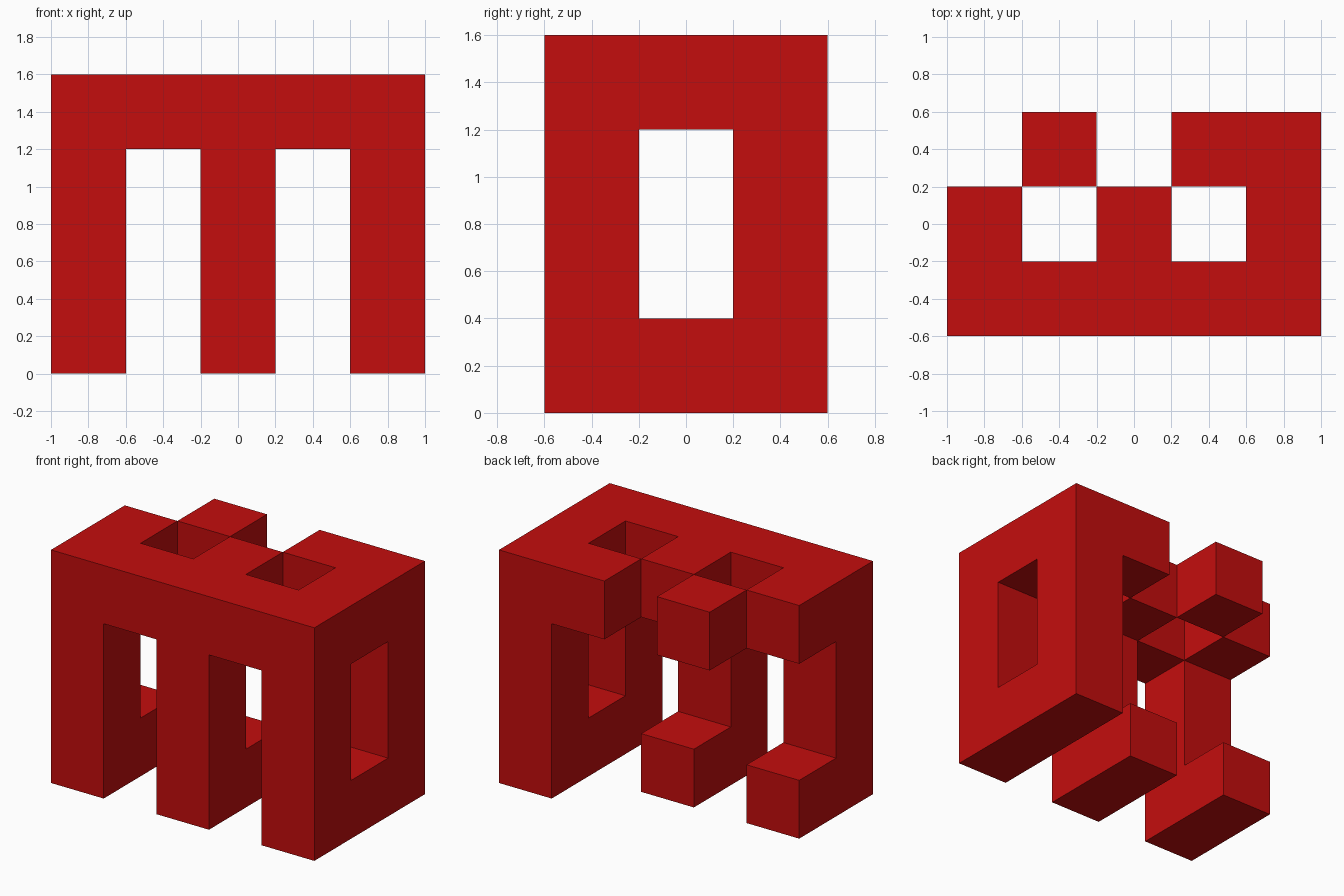
import bpy
import bmesh
from itertools import product
from mathutils import Vector

cube = bpy.data.objects.get("Cube")
if cube:
    bpy.data.objects.remove(cube, do_unlink=True)

CELL = 0.4                          # edge of one block
ORIGIN = Vector((-1.0, -0.6, 0.0))  # corner of the 5 x 3 x 4 block grid

red = bpy.data.materials.new("red")
red.use_nodes = True
red.diffuse_color = (0.55, 0.004, 0.004, 1)
red.node_tree.nodes["Principled BSDF"].inputs["Base Color"].default_value = red.diffuse_color


def beam(x, y, z):
    """Grid cells filled by a beam; each argument is (first, last)."""
    return set(product(*(range(a, b + 1) for a, b in (x, y, z))))


def build(name, beams):
    """Weld beams into one shell, with no faces between touching blocks."""
    cells = set().union(*(beam(*b) for b in beams))
    bm = bmesh.new()
    for cell in cells:
        for axis, side in product(range(3), (0, 1)):
            neighbour = list(cell)
            neighbour[axis] += 2 * side - 1
            if tuple(neighbour) in cells:
                continue
            u, v = (axis + 1) % 3, (axis + 2) % 3
            corners = []
            for du, dv in ((0, 0), (1, 0), (1, 1), (0, 1)):
                p = Vector(cell)
                p[axis] += side
                p[u] += du
                p[v] += dv
                corners.append(bm.verts.new(ORIGIN + p * CELL))
            bm.faces.new(corners if side else corners[::-1])
    bmesh.ops.remove_doubles(bm, verts=bm.verts, dist=0.001)
    # Merge the block grid into large flat faces
    bmesh.ops.dissolve_limit(bm, angle_limit=0.01, verts=bm.verts, edges=bm.edges)
    mesh = bpy.data.meshes.new(name)
    bm.to_mesh(mesh)
    bm.free()
    mesh.materials.append(red)
    obj = bpy.data.objects.new(name, mesh)
    bpy.context.collection.objects.link(obj)


# Front wall: a top beam on three legs
front_wall = [((0, 4), (0, 0), (3, 3))]
front_wall += [((x, x), (0, 0), (0, 2)) for x in (0, 2, 4)]

# Short feet and top arms reaching back from every leg
feet_and_arms = [((x, x), (1, 1), (z, z)) for x in (0, 2, 4) for z in (0, 3)]

# Rear post that closes the left side frame, with a top block beside it
rear_corner = [((4, 4), (2, 2), (0, 3)), ((3, 3), (2, 2), (3, 3))]

build("letter_shaped_frame".replace("letter_shaped", "block"), front_wall + feet_and_arms + rear_corner)

# Single block that meets the arms only along its edges
build("rear_top_block", [((1, 1), (2, 2), (3, 3))])
